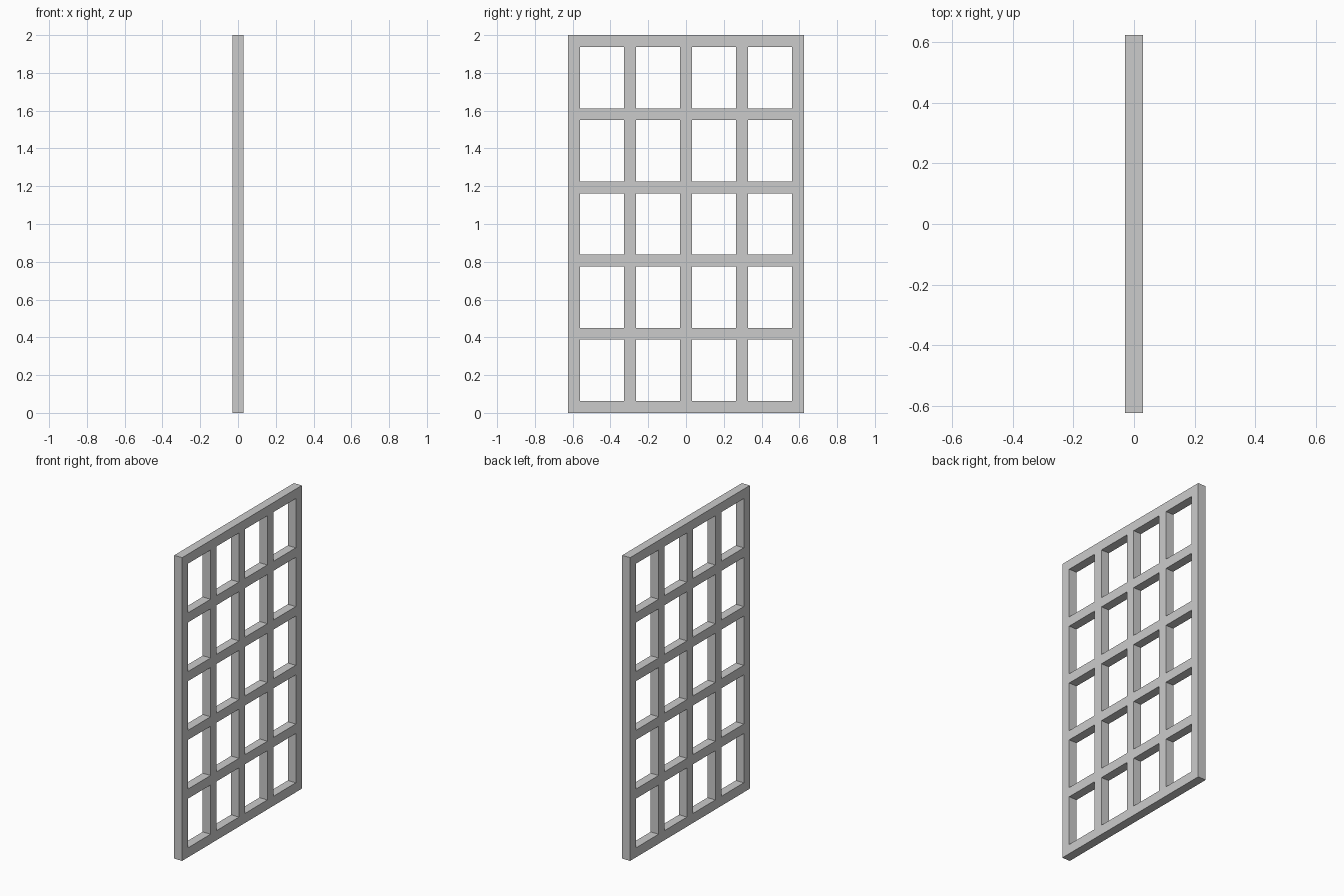
import bpy
import bmesh

if "Cube" in bpy.data.objects:
    bpy.data.objects.remove(bpy.data.objects["Cube"])

WIDTH, HEIGHT, DEPTH = 1.247, 2.0, 0.058
COLS, ROWS, BAR = 4, 5, 0.063


def cuts(start, length, openings):
    """Edges of alternating bars and openings along one direction."""
    gap = (length - (openings + 1) * BAR) / openings
    values = []
    for i in range(openings + 1):
        a = start + i * (BAR + gap)
        values += [a, a + BAR]
    return values


ys = cuts(-WIDTH / 2, WIDTH, COLS)
zs = cuts(0, HEIGHT, ROWS)

# Flat lattice: every cell except the openings between bars
bm = bmesh.new()
grid = [[bm.verts.new((-DEPTH / 2, y, z)) for z in zs] for y in ys]
for i in range(len(ys) - 1):
    for j in range(len(zs) - 1):
        if i % 2 == 0 or j % 2 == 0:
            bm.faces.new((grid[i][j], grid[i + 1][j],
                          grid[i + 1][j + 1], grid[i][j + 1]))

# Thickness of the frame and bars
result = bmesh.ops.extrude_face_region(bm, geom=bm.faces[:], use_keep_orig=True)
moved = [g for g in result["geom"] if isinstance(g, bmesh.types.BMVert)]
bmesh.ops.translate(bm, verts=moved, vec=(DEPTH, 0, 0))
bmesh.ops.recalc_face_normals(bm, faces=bm.faces[:])

mesh = bpy.data.meshes.new("lattice_panel")
bm.to_mesh(mesh)
bm.free()
panel = bpy.data.objects.new("lattice_panel", mesh)
bpy.context.collection.objects.link(panel)
